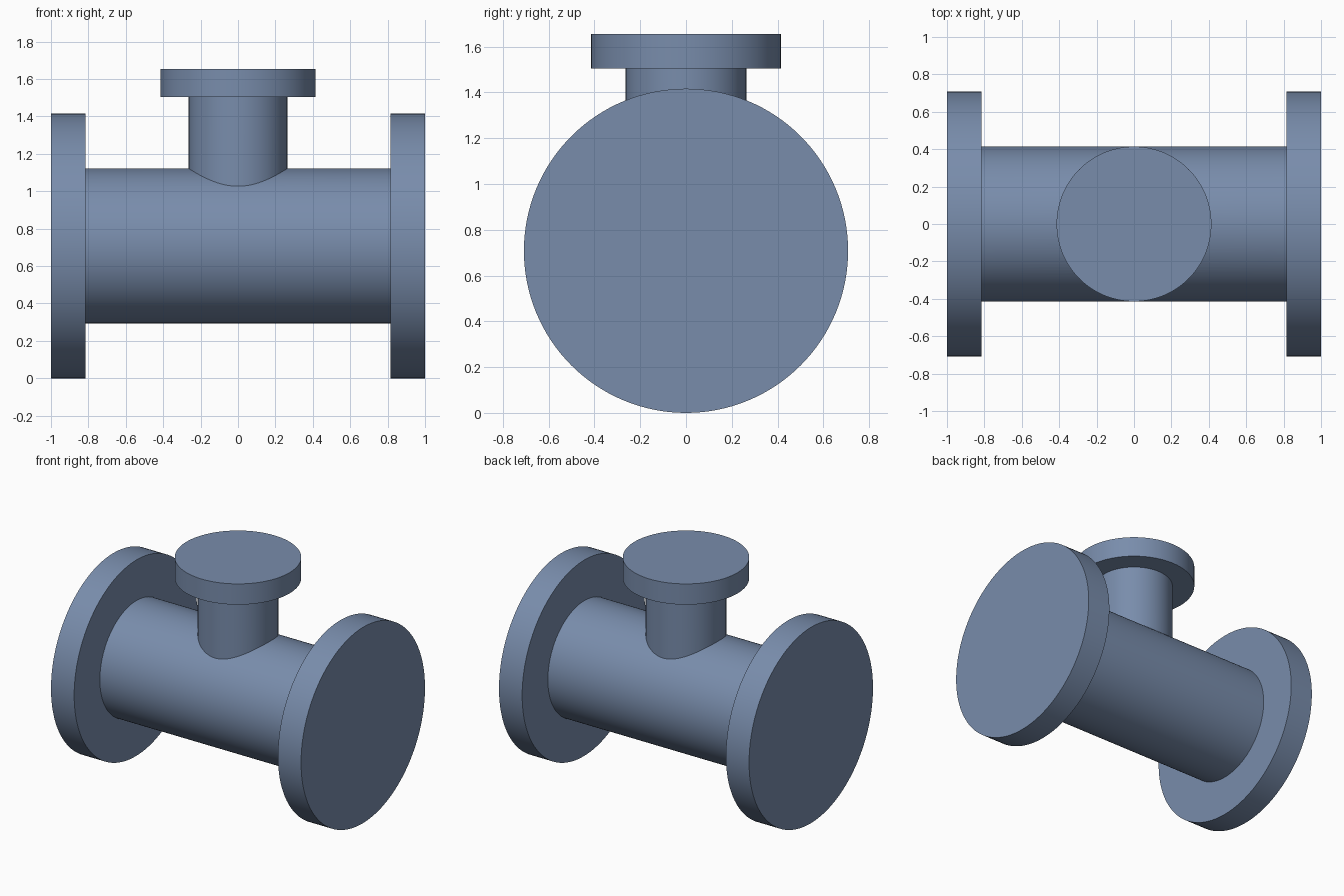
import bpy, bmesh, math
from mathutils import Matrix

if "Cube" in bpy.data.objects:
    bpy.data.objects.remove(bpy.data.objects["Cube"])

SEGMENTS = 128
AXIS_Z = 0.708        # height of the main pipe axis

steel = bpy.data.materials.new("blue_grey_steel")
steel.diffuse_color = (0.19, 0.265, 0.41, 1)
steel.use_nodes = True
steel.node_tree.nodes["Principled BSDF"].inputs["Base Color"].default_value = steel.diffuse_color


def lathe(name, profile, matrix):
    """Spin a closed (radius, height) profile around z into a solid."""
    bm = bmesh.new()
    verts = [bm.verts.new((r, 0, h)) for r, h in profile]
    edges = [bm.edges.new(pair) for pair in zip(verts, verts[1:])]
    bmesh.ops.spin(bm, geom=verts + edges, axis=(0, 0, 1), cent=(0, 0, 0),
                   angle=math.tau, steps=SEGMENTS, use_merge=False)
    bmesh.ops.remove_doubles(bm, verts=bm.verts, dist=1e-4)
    # flat end discs
    rims = [e for e in bm.edges if e.is_boundary]
    bmesh.ops.holes_fill(bm, edges=rims, sides=0)
    bmesh.ops.recalc_face_normals(bm, faces=bm.faces)
    bm.transform(matrix)
    mesh = bpy.data.meshes.new(name)
    bm.to_mesh(mesh)
    bm.free()
    mesh.materials.append(steel)
    obj = bpy.data.objects.new(name, mesh)
    bpy.context.collection.objects.link(obj)
    return obj


# main pipe with a wide flange at each end
half = [(0.708, 1.0), (0.708, 0.815), (0.414, 0.815)]
run_profile = half + [(r, -h) for r, h in reversed(half)]
tee = lathe("flanged_tee", run_profile,
            Matrix.Translation((0, 0, AXIS_Z)) @ Matrix.Rotation(math.pi / 2, 4, 'Y'))

# upright branch with its smaller flange
branch = lathe("branch_pipe",
               [(0.264, AXIS_Z), (0.264, 1.505), (0.414, 1.505), (0.414, 1.655)],
               Matrix.Identity(4))

# join the branch to the main pipe as one solid
union = tee.modifiers.new("branch_joint", 'BOOLEAN')
union.operation = 'UNION'
union.solver = 'EXACT'
union.object = branch
bpy.context.view_layer.objects.active = tee
tee.select_set(True)
bpy.ops.object.modifier_apply(modifier=union.name)
bpy.data.objects.remove(branch)

# smooth barrels with crisp rims and joint
bpy.ops.object.shade_smooth_by_angle(angle=math.radians(25))
